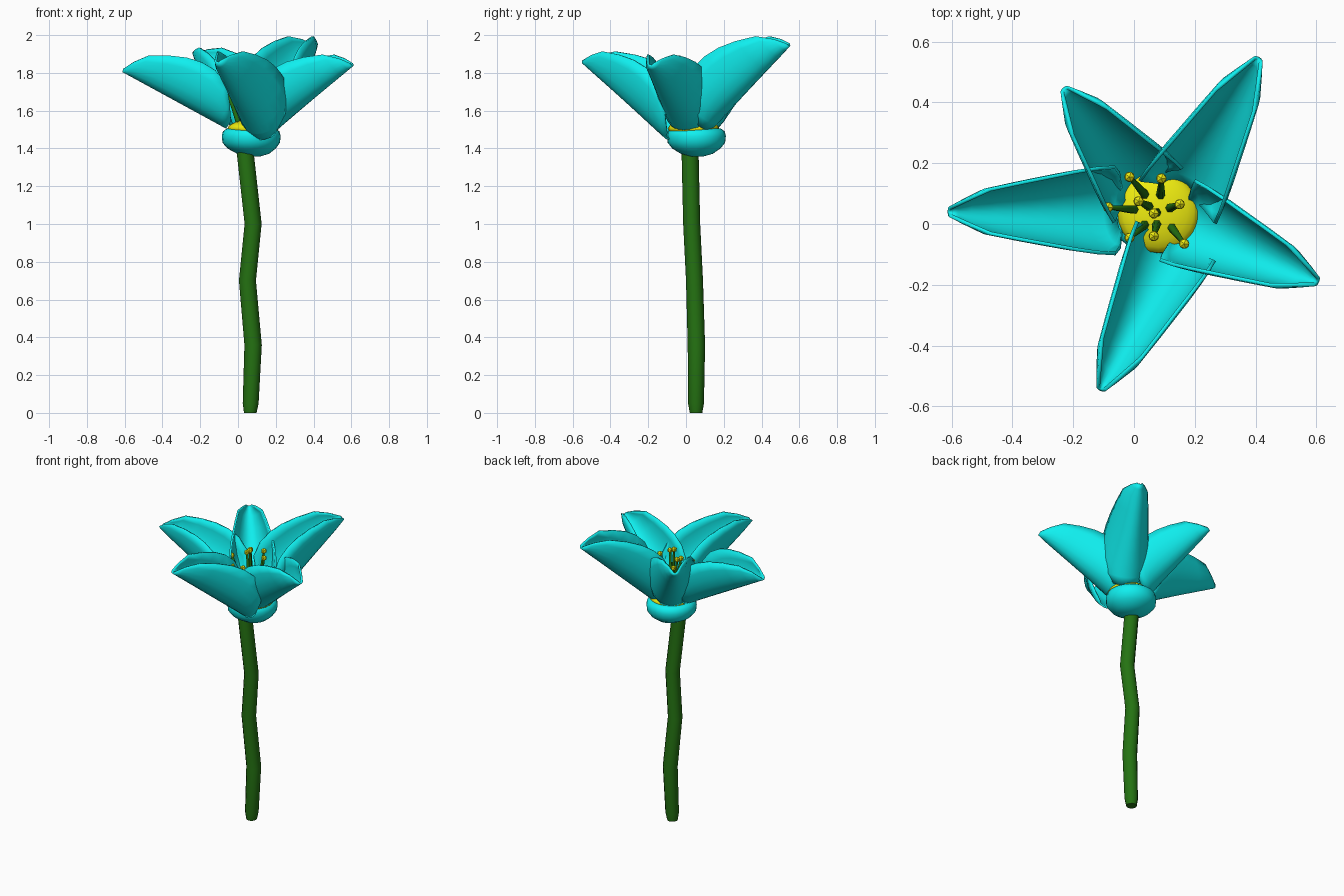
import bpy, bmesh
from math import sin, cos, pi
from mathutils import Vector

if "Cube" in bpy.data.objects:
    bpy.data.objects.remove(bpy.data.objects["Cube"])


def material(name, rgb):
    m = bpy.data.materials.new(name)
    m.diffuse_color = (*rgb, 1)
    m.use_nodes = True
    m.node_tree.nodes["Principled BSDF"].inputs["Base Color"].default_value = m.diffuse_color
    return m


CYAN = material("cyan", (0.005, 0.87, 0.87))
GREEN = material("green", (0.018, 0.17, 0.006))
YELLOW = material("yellow", (0.87, 0.85, 0.005))


def make(name, bm, mat, angle=1.2):
    bmesh.ops.recalc_face_normals(bm, faces=bm.faces)
    me = bpy.data.meshes.new(name)
    bm.to_mesh(me)
    bm.free()
    me.materials.append(mat)
    ob = bpy.data.objects.new(name, me)
    bpy.context.collection.objects.link(ob)
    bpy.ops.object.select_all(action='DESELECT')
    ob.select_set(True)
    bpy.context.view_layer.objects.active = ob
    bpy.ops.object.shade_smooth_by_angle(angle=angle)
    return ob


def tube(name, rings, sides, mat):
    """Capped tube through (x, y, z, radius) rings, all rings horizontal."""
    bm = bmesh.new()
    rows = [[bm.verts.new((x + r * cos(2 * pi * i / sides),
                           y + r * sin(2 * pi * i / sides), z)) for i in range(sides)]
            for x, y, z, r in rings]
    for a, b in zip(rows, rows[1:]):
        for i in range(sides):
            j = (i + 1) % sides
            bm.faces.new((a[i], a[j], b[j], b[i]))
    bm.faces.new(rows[0])
    bm.faces.new(rows[-1])
    return make(name, bm, mat)


# Bent stem
tube("stem", [(.065, .053, 0, .033), (.067, .053, .05, .042), (.08, .055, .36, .046),
              (.05, .045, .70, .045), (.08, .03, 1.0, .045), (.04, .022, 1.36, .045),
              (.045, .025, 1.42, .045)], 12, GREEN)

# Cup under the petals
tube("flower_cup", [(.085, .06, 1.357, .03), (.08, .057, 1.372, .085), (.072, .055, 1.40, .128),
                    (.07, .055, 1.43, .152), (.07, .055, 1.465, .156), (.07, .055, 1.49, .15),
                    (.07, .055, 1.505, .13)], 24, CYAN)

# Yellow heart
bm = bmesh.new()
bmesh.ops.create_uvsphere(bm, u_segments=24, v_segments=12, radius=.135)
bmesh.ops.scale(bm, vec=(1, 1, .35), verts=bm.verts)
bmesh.ops.translate(bm, vec=(.08, .04, 1.505), verts=bm.verts)
make("flower_heart", bm, YELLOW)

# Stations along a petal: fraction, half width, trough depth
STATIONS = [(0, .07, .04), (.08, .12, .12), (.18, .142, .20), (.32, .138, .235), (.45, .127, .238),
            (.58, .112, .222), (.72, .094, .187), (.87, .072, .135), (.95, .038, .07), (1, .012, .012)]


def petal(name, base, tip):
    base, tip = Vector(base), Vector(tip)
    d = tip - base
    side = d.cross(Vector((0, 0, 1))).normalized()
    up = side.cross(d).normalized()
    k = d.length / .62
    n = 12
    bm = bmesh.new()
    rows = []
    for t, w, p in STATIONS:
        row = []
        for i in range(n + 1):
            a = (i / n - .5) * pi
            row.append(bm.verts.new(base + d * t + side * w * sin(a) + up * p * k * (1 - cos(a))))
        rows.append(row)
    for a, b in zip(rows, rows[1:]):
        for i in range(n):
            bm.faces.new((a[i], a[i + 1], b[i + 1], b[i]))
    ob = make(name, bm, CYAN)
    mod = ob.modifiers.new("thickness", 'SOLIDIFY')
    mod.thickness = .012
    mod.offset = 0


# Five petals
petal("petal_left", (-.06, .045, 1.51), (-.61, .04, 1.81))
petal("petal_back_right", (.17, .12, 1.50), (.41, .545, 1.945))
petal("petal_front", (.12, -.09, 1.45), (-.11, -.545, 1.855))
petal("petal_right", (.17, .0, 1.48), (.605, -.19, 1.84))
petal("petal_back_left", (.01, .14, 1.50), (-.23, .445, 1.90))

# Stamens: leaning filaments with faceted yellow tips
TIPS = [(-.015, .155, 1.77), (.09, .15, 1.79), (-.085, .055, 1.75), (.015, .075, 1.79),
        (.15, .065, 1.79), (.065, .035, 1.83), (-.015, -.045, 1.74), (.065, -.04, 1.74),
        (.165, -.065, 1.76)]
for i, (x, y, z) in enumerate(TIPS):
    bx, by = .085 + (x - .085) * .45, .04 + (y - .04) * .45
    mx, my = bx + (x - bx) * .35, by + (y - by) * .35
    tube(f"stamen_{i}", [(bx, by, 1.52, .016), (mx, my, 1.62, .013), (x, y, z, .007)], 6, GREEN)
    bm = bmesh.new()
    bmesh.ops.create_icosphere(bm, subdivisions=1, radius=.019)
    bmesh.ops.translate(bm, vec=(x, y, z), verts=bm.verts)
    make(f"stamen_tip_{i}", bm, YELLOW, .5)
